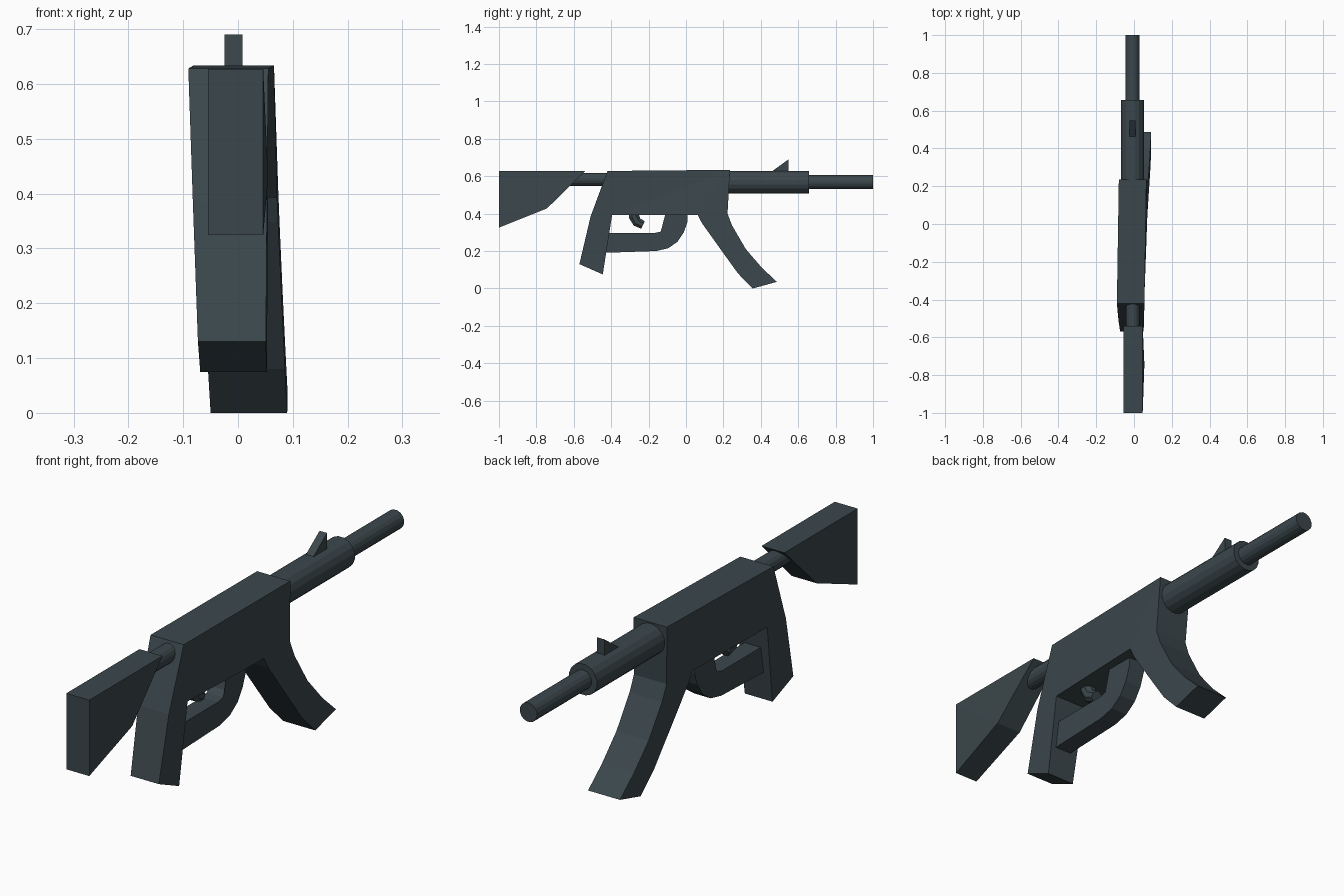
import bpy, bmesh, math
from mathutils import Vector

if "Cube" in bpy.data.objects:
    bpy.data.objects.remove(bpy.data.objects["Cube"])

slate = bpy.data.materials.new("dark slate")
slate.diffuse_color = (0.044, 0.063, 0.072, 1)
slate.use_nodes = True
slate.node_tree.nodes["Principled BSDF"].inputs["Base Color"].default_value = slate.diffuse_color


def finish(name, bm, smooth=False):
    bmesh.ops.recalc_face_normals(bm, faces=bm.faces[:])
    mesh = bpy.data.meshes.new(name)
    bm.to_mesh(mesh)
    bm.free()
    mesh.materials.append(slate)
    for f in mesh.polygons:
        f.use_smooth = smooth
    obj = bpy.data.objects.new(name, mesh)
    bpy.context.collection.objects.link(obj)
    return obj


def slab(name, profile, extent):
    """Side profile (y, z) widened in x; extent(y, z) gives left and right x."""
    bm = bmesh.new()
    sides = [[bm.verts.new((extent(y, z)[i], y, z)) for y, z in profile] for i in (0, 1)]
    n = len(profile)
    caps = [bm.faces.new(sides[0]), bm.faces.new(sides[1][::-1])]
    for i in range(n):
        j = (i + 1) % n
        bm.faces.new((sides[0][i], sides[0][j], sides[1][j], sides[1][i]))
    bmesh.ops.triangulate(bm, faces=caps)
    return finish(name, bm)


def tube(name, path, radii, x, sides=16):
    """Round tube along a (y, z) path."""
    bm = bmesh.new()
    rings = []
    for i, (y, z) in enumerate(path):
        a, b = path[max(i - 1, 0)], path[min(i + 1, len(path) - 1)]
        t = Vector((0, b[0] - a[0], b[1] - a[1])).normalized()
        up = Vector((0, -t.z, t.y))
        ring = []
        for k in range(sides):
            ang = 2 * math.pi * (k + 0.5) / sides
            off = (Vector((1, 0, 0)) * math.cos(ang) + up * math.sin(ang)) * radii[i]
            ring.append(bm.verts.new(Vector((x, y, z)) + off))
        rings.append(ring)
    for r, s in zip(rings, rings[1:]):
        for k in range(sides):
            m = (k + 1) % sides
            bm.faces.new((r[k], r[m], s[m], s[k]))
    bm.faces.new(rings[0])
    bm.faces.new(rings[-1])
    return finish(name, bm)


# The body sits slightly skewed: it yaws and leans to the right lower down
def body_extent(y, z):
    drop = 0.63 - z
    lean = 0.018 if y < -0.2 else 0.04
    c = -0.011 + 0.016 * y + lean * drop
    h = 0.073 - (0.022 if y < -0.2 else 0.005) * drop
    return c - h, c + h


# Receiver with the rear grip and curved magazine in one outline
slab("receiver_grip_magazine", [
    (-0.42, 0.628), (0.235, 0.634), (0.228, 0.51), (0.222, 0.40),
    (0.246, 0.337), (0.32, 0.21), (0.406, 0.11), (0.486, 0.035),
    (0.357, 0.0), (0.278, 0.08), (0.193, 0.198), (0.086, 0.348),
    (0.062, 0.393), (-0.395, 0.393), (-0.445, 0.075), (-0.57, 0.13),
    (-0.51, 0.385)], body_extent)

# Hand guard loop under the receiver
slab("trigger_guard", [
    (-0.44, 0.297), (-0.166, 0.297), (-0.135, 0.304), (-0.115, 0.322),
    (-0.107, 0.35), (-0.107, 0.41), (0.01, 0.41), (0.008, 0.355),
    (-0.012, 0.30), (-0.045, 0.25), (-0.095, 0.215), (-0.16, 0.2),
    (-0.45, 0.19)], lambda y, z: (-0.042, 0.03))

# Trigger
tube("trigger", [(-0.28, 0.41), (-0.278, 0.385), (-0.262, 0.355), (-0.23, 0.339)],
     [0.03, 0.03, 0.028, 0.024], -0.007, 8)

# Shoulder stock
slab("stock", [(-1.0, 0.627), (-0.54, 0.627), (-0.743, 0.428), (-1.0, 0.325)],
     lambda y, z: (-0.055, 0.055 if -0.8 < y < -0.7 else 0.046))

# Round parts along the top axis
tube("stock_rod", [(-0.66, 0.583), (-0.40, 0.583)], [0.036] * 2, -0.007)
tube("fore_end", [(0.20, 0.568), (0.657, 0.568)], [0.062] * 2, -0.007)
tube("barrel", [(0.62, 0.568), (1.0, 0.568)], [0.038] * 2, -0.007)

# Front sight: sloping bar meeting an upright post
slab("front_sight", [
    (0.458, 0.625), (0.548, 0.69), (0.548, 0.622), (0.538, 0.622),
    (0.538, 0.670), (0.475, 0.625)], lambda y, z: (-0.025, 0.008))
